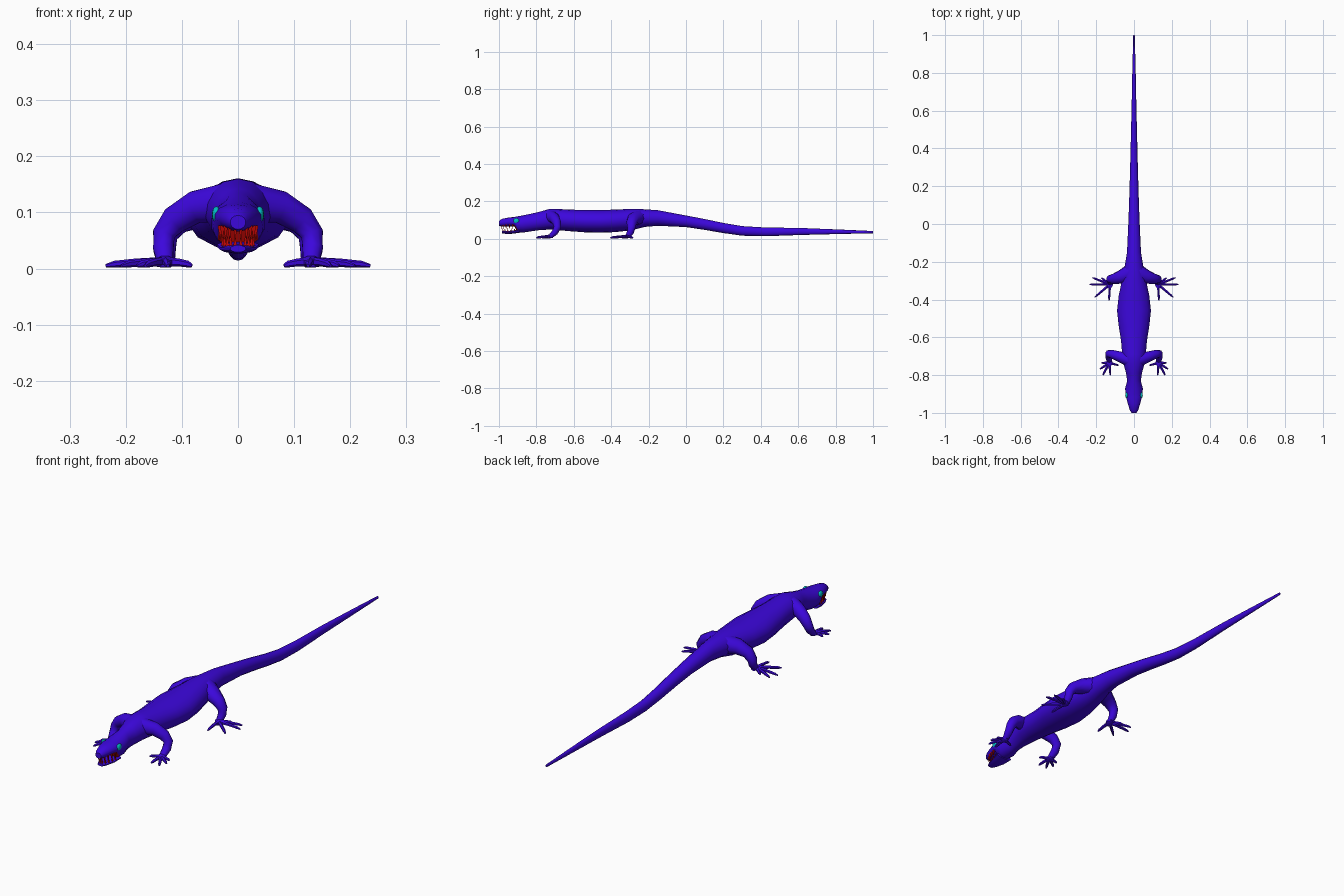
import bpy, bmesh, math
from mathutils import Vector


def material(name, rgb):
    m = bpy.data.materials.new(name)
    m.diffuse_color = (*rgb, 1)
    return m


SKIN = material("violet skin", (0.045, 0.002, 0.72))
RED = material("mouth red", (0.52, 0.002, 0.001))
TEAL = material("eye teal", (0.0, 0.50, 0.54))


def finish(bm, name, mats, mirror=False, red_rule=None, angle=50):
    bmesh.ops.recalc_face_normals(bm, faces=bm.faces)
    if red_rule:
        for f in bm.faces:
            f.material_index = int(red_rule(f.calc_center_median(), f.normal))
    me = bpy.data.meshes.new(name)
    bm.to_mesh(me)
    bm.free()
    ob = bpy.data.objects.new(name, me)
    bpy.context.collection.objects.link(ob)
    for m in mats:
        me.materials.append(m)
    if mirror:
        ob.modifiers.new("Mirror", "MIRROR").use_mirror_merge = False
    bpy.ops.object.select_all(action="DESELECT")
    ob.select_set(True)
    bpy.context.view_layer.objects.active = ob
    bpy.ops.object.shade_smooth_by_angle(angle=math.radians(angle))
    return ob


def tube(bm, rings, ref, sides=10, tangent=None):
    """Loft ellipses (x, y, z, half width, half height); ref sets the height direction."""
    pts = [Vector(r[:3]) for r in rings]
    loops = []
    for i, r in enumerate(rings):
        t = Vector(tangent) if tangent else pts[min(i + 1, len(pts) - 1)] - pts[max(i - 1, 0)]
        t.normalize()
        w = t.cross(Vector(ref)).normalized()
        h = w.cross(t)
        loops.append([bm.verts.new(pts[i] + w * r[3] * math.cos(a) + h * r[4] * math.sin(a))
                      for a in (2 * math.pi * (k + 0.5) / sides for k in range(sides))])
    for a, b in zip(loops, loops[1:]):
        for k in range(sides):
            j = (k + 1) % sides
            bm.faces.new((a[k], a[j], b[j], b[k]))
    bm.faces.new(loops[0])
    bm.faces.new(loops[-1])


def profile(rows):
    # Side-view rows (y, half width, bottom, top) become ellipse rings
    return [(0, y, (b + t) / 2, w, (t - b) / 2) for y, w, b, t in rows]


# Body, tail, neck, skull and upper jaw in one skin
bm = bmesh.new()
tube(bm, profile([
    (-1.0, 0.014, 0.070, 0.095), (-0.985, 0.023, 0.066, 0.107), (-0.95, 0.034, 0.066, 0.114),
    (-0.917, 0.043, 0.067, 0.117), (-0.902, 0.046, 0.036, 0.120), (-0.87, 0.048, 0.034, 0.126),
    (-0.83, 0.037, 0.040, 0.134), (-0.79, 0.043, 0.046, 0.143), (-0.73, 0.060, 0.050, 0.160),
    (-0.69, 0.064, 0.047, 0.160), (-0.62, 0.070, 0.041, 0.156), (-0.54, 0.083, 0.035, 0.155),
    (-0.46, 0.092, 0.033, 0.155), (-0.38, 0.083, 0.036, 0.156), (-0.29, 0.064, 0.046, 0.161),
    (-0.22, 0.050, 0.064, 0.158), (-0.15, 0.038, 0.070, 0.153), (0.0, 0.031, 0.063, 0.125),
    (0.10, 0.027, 0.048, 0.106), (0.20, 0.024, 0.031, 0.085), (0.30, 0.021, 0.017, 0.068),
    (0.42, 0.018, 0.014, 0.061), (0.62, 0.013, 0.021, 0.058), (0.82, 0.009, 0.026, 0.050),
    (1.0, 0.004, 0.030, 0.042)]), (0, 0, 1), 14, (0, 1, 0))
# Only the throat wall is red
finish(bm, "body_and_tail", [SKIN, RED],
       red_rule=lambda c, n: -0.915 < c.y < -0.905 and c.z < 0.075 and abs(c.x) < 0.03)

# Lower jaw
bm = bmesh.new()
tube(bm, profile([
    (-0.985, 0.014, 0.029, 0.042), (-0.968, 0.023, 0.027, 0.043),
    (-0.93, 0.033, 0.027, 0.044), (-0.89, 0.039, 0.032, 0.050)]), (0, 0, 1), 12, (0, 1, 0))
finish(bm, "lower_jaw", [SKIN])

# Pointed teeth along both jaws
bm = bmesh.new()
for y, xu, xl in ((-0.988, 0.005, 0.005), (-0.977, 0.015, 0.013), (-0.962, 0.022, 0.019),
                  (-0.944, 0.028, 0.024), (-0.926, 0.032, 0.027)):
    tube(bm, [(xu, y, 0.077, 0.0058, 0.0058), (xu, y, 0.052, 0.0006, 0.0006)], (0, 1, 0), 4)
    tube(bm, [(xl, y + 0.009, 0.036, 0.0055, 0.0055),
              (xl, y + 0.009, 0.058, 0.0006, 0.0006)], (0, 1, 0), 4)
finish(bm, "teeth", [RED], mirror=True, angle=20)

# Eyes
bm = bmesh.new()
bmesh.ops.create_uvsphere(bm, u_segments=12, v_segments=8, radius=1)
bmesh.ops.scale(bm, vec=(0.008, 0.016, 0.015), verts=bm.verts)
bmesh.ops.translate(bm, vec=(0.0385, -0.907, 0.096), verts=bm.verts)
finish(bm, "eyes", [TEAL], mirror=True)


def limb(name, path, palm, toes):
    bm = bmesh.new()
    tube(bm, path, (0, 1, 0), 10)
    # Palm and splayed tapering toes
    px, py = palm
    tube(bm, [(px, py + 0.022, 0.014, 0.011, 0.009), (px, py, 0.012, 0.019, 0.011),
              (px + 0.006, py - 0.02, 0.010, 0.012, 0.008)], (0, 0, 1), 8)
    for x, y in toes:
        mx, my = px + (x - px) * 0.5, py + (y - py) * 0.5
        tube(bm, [(px, py, 0.012, 0.008, 0.009), (mx, my, 0.011, 0.007, 0.007),
                  (px + (x - px) * 0.85, py + (y - py) * 0.85, 0.008, 0.006, 0.006),
                  (x, y, 0.005, 0.003, 0.003)], (0, 0, 1), 6)
    finish(bm, name, [SKIN], mirror=True)


limb("front_legs",
     [(0.02, -0.722, 0.118, 0.036, 0.037), (0.075, -0.703, 0.110, 0.030, 0.028),
      (0.113, -0.690, 0.087, 0.026, 0.023), (0.132, -0.687, 0.062, 0.021, 0.020),
      (0.133, -0.701, 0.035, 0.019, 0.017), (0.130, -0.726, 0.012, 0.015, 0.012)],
     (0.130, -0.735),
     [(0.082, -0.748), (0.125, -0.800), (0.165, -0.800), (0.180, -0.768), (0.172, -0.735)])

limb("hind_legs",
     [(0.015, -0.256, 0.113, 0.042, 0.047), (0.065, -0.279, 0.106, 0.034, 0.037),
      (0.108, -0.291, 0.086, 0.026, 0.028), (0.127, -0.292, 0.060, 0.021, 0.022),
      (0.128, -0.297, 0.035, 0.018, 0.018), (0.126, -0.314, 0.012, 0.014, 0.013)],
     (0.128, -0.320),
     [(0.132, -0.405), (0.208, -0.388), (0.236, -0.320), (0.220, -0.284), (0.172, -0.285)])
